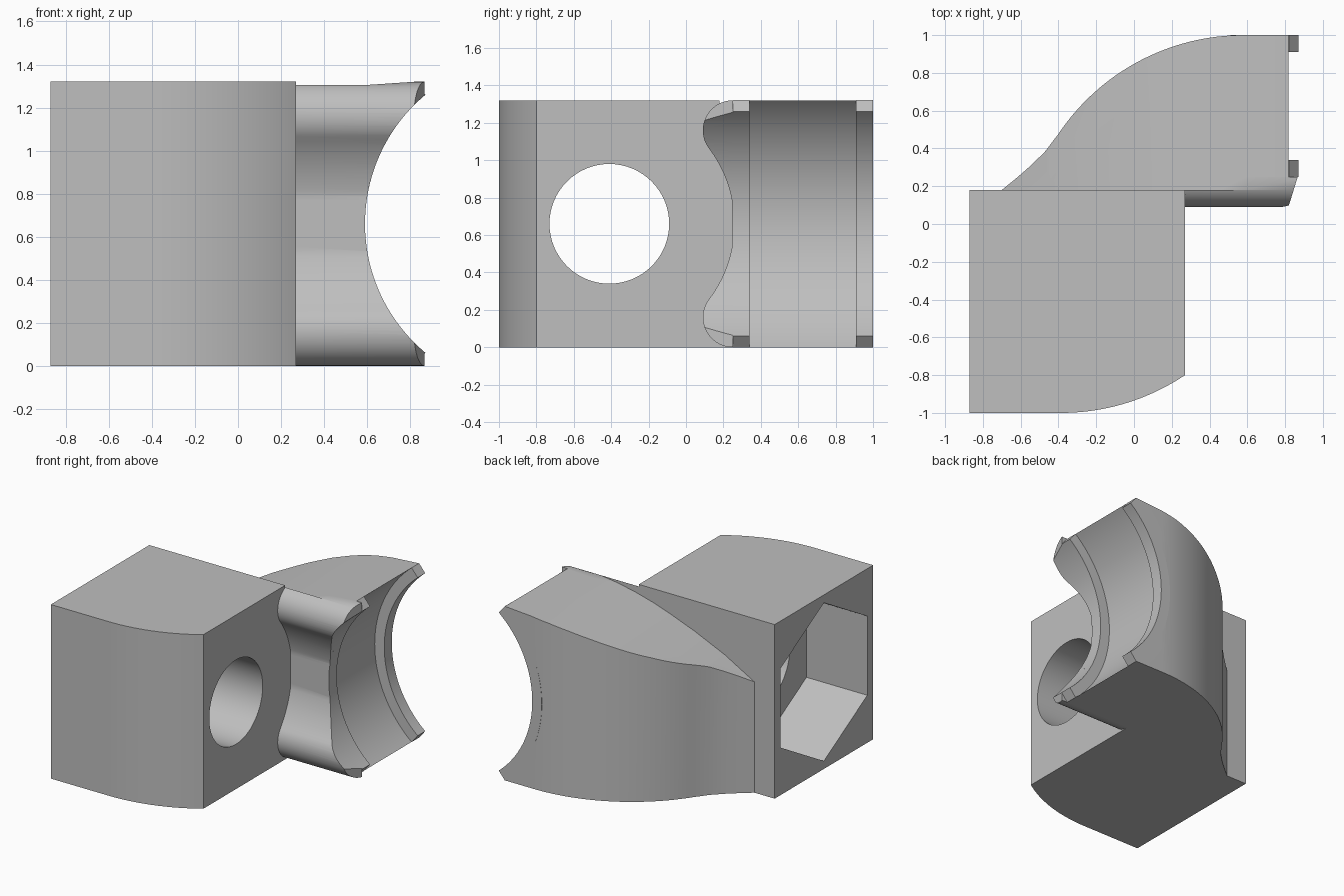
import bpy, bmesh, math

if "Cube" in bpy.data.objects:
    bpy.data.objects.remove(bpy.data.objects["Cube"])

GREY = (0.52, 0.52, 0.52, 1)
grey = bpy.data.materials.new("light grey")
grey.use_nodes = True
grey.diffuse_color = GREY
grey.node_tree.nodes["Principled BSDF"].inputs["Base Color"].default_value = GREY

H = 1.32                  # overall height
MID = H / 2
BORE_Y = -0.41            # axis of the screw hole
SADDLE_X = 1.37           # axis of the large tube recess
LIP_R, SEAT_R = 0.78, 0.86


def arc(cu, cv, r, start, end, n=32):
    """Points along an arc, angles in degrees."""
    angles = [math.radians(start + (end - start) * i / n) for i in range(n + 1)]
    return [(cu + r * math.cos(a), cv + r * math.sin(a)) for a in angles]


def prism(name, outline, axis, lo, hi):
    """Extrude a 2D outline along an axis."""
    place = {"x": lambda u, v, w: (w, u, v),
             "y": lambda u, v, w: (u, w, v),
             "z": lambda u, v, w: (u, v, w)}[axis]
    bm = bmesh.new()
    a = [bm.verts.new(place(u, v, lo)) for u, v in outline]
    b = [bm.verts.new(place(u, v, hi)) for u, v in outline]
    bm.faces.new(a)
    bm.faces.new(b)
    for i in range(len(a)):
        j = (i + 1) % len(a)
        bm.faces.new((a[i], a[j], b[j], b[i]))
    bmesh.ops.recalc_face_normals(bm, faces=bm.faces)
    mesh = bpy.data.meshes.new(name)
    bm.to_mesh(mesh)
    bm.free()
    mesh.materials.append(grey)
    obj = bpy.data.objects.new(name, mesh)
    bpy.context.collection.objects.link(obj)
    return obj


def activate(obj):
    bpy.ops.object.select_all(action="DESELECT")
    obj.select_set(True)
    bpy.context.view_layer.objects.active = obj


def finish(obj, cutters=()):
    """Cut away the cutters, then shade with sharp edges kept."""
    activate(obj)
    for c in cutters:
        mod = obj.modifiers.new("cut", "BOOLEAN")
        mod.operation = "DIFFERENCE"
        mod.solver = "EXACT"
        mod.object = c
        bpy.ops.object.modifier_apply(modifier=mod.name)
    bpy.ops.object.shade_smooth_by_angle(angle=math.radians(25))


# Cutters
bore = prism("bore_cutter", arc(BORE_Y, MID, 0.32, 0, 354.375, 63), "x", -1, 1)
pocket = prism("nut_pocket_cutter", arc(BORE_Y, MID, 0.6, 30, 330, 5), "x", -1, -0.36)
seat = prism("seat_cutter", arc(SADDLE_X, MID, SEAT_R, 90, 270, 96), "y", 0.1, 1.2)
throat = prism("throat_cutter", arc(SADDLE_X, MID, LIP_R, 90, 270, 96), "y", -0.1, 0.4)
slope = [(-0.75, 0.81), (-0.7, 0.84), (-0.45, 0.98), (-0.2, 1.09), (0, 1.165),
         (0.15, 1.215), (0.3, 1.255), (0.45, 1.285), (0.6, 1.305), (0.82, H)]
above = prism("sloping_top_cutter", slope + [(0.82, 1.5), (-0.75, 1.5)], "y", 0.18, 1.2)
slant = prism("slanted_end_cutter", [(0.805, 0.05), (0.87, 0.26), (1, 0.26), (1, 0.05)],
              "z", -0.1, 1.5)
cutters = [bore, pocket, seat, throat, above, slant]

# Clamp block with bowed front, screw hole and nut pocket
bow_r = 1.18
bow_angle = math.degrees(math.acos(1 - 0.2 / bow_r))
block = prism("clamp_block",
              [(-0.87, 0.18), (-0.87, -1)]
              + arc(0.27 - bow_r * math.sin(math.radians(bow_angle)), -1 + bow_r,
                    bow_r, 270, 270 + bow_angle)
              + [(0.27, 0.18)], "z", 0, H)
finish(block, [bore, pocket])

# Curved arm with sloping top and round seat
arm = prism("curved_arm",
            [(0.27, 0.18), (0.27, 0.25), (0.87, 0.25), (0.87, 1)]
            + arc(0.58, -0.18, 1.18, 90, 146.2)
            + [(-0.47, 0.385), (-0.54, 0.315), (-0.62, 0.245), (-0.7, 0.18)],
            "z", 0, H)
finish(arm, [seat, above])

# Rounded front of the arm, hollowed around the screw axis
front = (arc(0.25, H - 0.16, 0.16, 90, 217.1, 24)
         + arc(BORE_Y, MID, 0.668, 37.1, -37.1, 40)[1:-1]
         + arc(0.25, 0.16, 0.16, 142.9, 270, 24))
front = [front[0]] + [(min(y, 0.245), z) for y, z in front[1:-1]] + [front[-1]]
arm_front = prism("rounded_arm_front", front, "x", 0.27, 0.87)
finish(arm_front, [throat, slant, above])

# Raised lips on both sides of the seat, ending radially
spread = math.degrees(math.atan2(MID, SADDLE_X - 0.82))
lip = (arc(SADDLE_X, MID, LIP_R, 180 - spread, 180 + spread, 56)
       + arc(SADDLE_X, MID, SEAT_R, 180 + spread, 180 - spread, 56))
for name, y in (("front_lip", 0.25), ("back_lip", 0.91)):
    finish(prism(name, lip, "y", y, y + 0.09))

for c in cutters:
    bpy.data.objects.remove(c)
